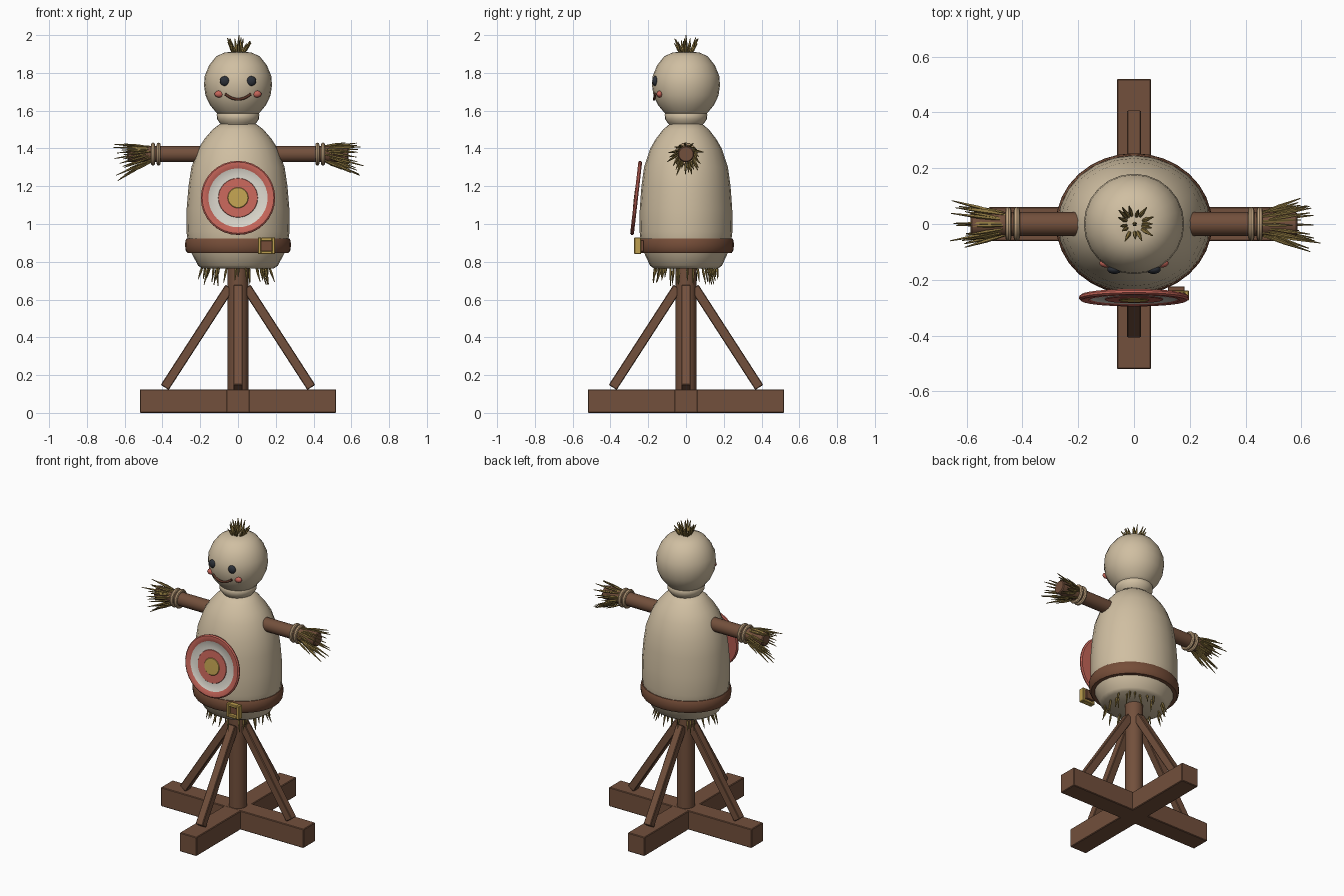
import bpy, bmesh, math, random
from mathutils import Vector, Matrix

if "Cube" in bpy.data.objects:
    bpy.data.objects.remove(bpy.data.objects["Cube"])

random.seed(4)


def mat(name, col):
    m = bpy.data.materials.new(name)
    m.diffuse_color = (*col, 1)
    m.use_nodes = True
    m.node_tree.nodes["Principled BSDF"].inputs["Base Color"].default_value = m.diffuse_color
    return m


CANVAS = mat("canvas", (0.63, 0.52, 0.36))
WOOD = mat("wood", (0.17, 0.08, 0.045))
LEATHER = mat("leather", (0.18, 0.075, 0.04))
STRAW = mat("straw", (0.26, 0.18, 0.05))
ROPE = mat("rope", (0.55, 0.38, 0.22))
RED = mat("red_paint", (0.56, 0.13, 0.10))
WHITE = mat("white_paint", (0.68, 0.65, 0.58))
GOLD = mat("brass", (0.52, 0.35, 0.08))
DARK = mat("dark_button", (0.025, 0.03, 0.04))
MOUTH = mat("mouth_brown", (0.10, 0.035, 0.02))


def finish(bm, name, mats, smooth=True, matrix=None):
    bmesh.ops.remove_doubles(bm, verts=bm.verts, dist=1e-5)
    bmesh.ops.recalc_face_normals(bm, faces=bm.faces)
    me = bpy.data.meshes.new(name)
    if matrix:
        bm.transform(matrix)
    bm.to_mesh(me)
    bm.free()
    ob = bpy.data.objects.new(name, me)
    bpy.context.collection.objects.link(ob)
    for m in mats:
        me.materials.append(m)
    if smooth:
        bpy.ops.object.select_all(action='DESELECT')
        ob.select_set(True)
        bpy.context.view_layer.objects.active = ob
        bpy.ops.object.shade_smooth_by_angle(angle=math.radians(40))
    return ob


def lathe(name, prof, mats, seg=24, sy=1.0, idx=None, matrix=None, closed=False):
    """Revolve (radius, z) points about z; idx gives a material per band."""
    bm = bmesh.new()
    rings = []
    for r, z in prof:
        rings.append([bm.verts.new((r * math.cos(a), r * sy * math.sin(a), z))
                      for a in (2 * math.pi * i / seg for i in range(seg))])
    n = len(prof)
    for k in range(n if closed else n - 1):
        a, b = rings[k], rings[(k + 1) % n]
        for i in range(seg):
            j = (i + 1) % seg
            f = bm.faces.new((a[i], a[j], b[j], b[i]))
            f.material_index = idx[k] if idx else 0
    return finish(bm, name, mats, True, matrix)


def along(p, d):
    """Matrix placing local z along direction d at point p."""
    return Matrix.Translation(p) @ Vector(d).to_track_quat('Z', 'Y').to_matrix().to_4x4()


def box(name, centre, size, m, matrix=None, bevel=0.004):
    bm = bmesh.new()
    bmesh.ops.create_cube(bm, size=1, matrix=Matrix.Translation(centre) @ Matrix.Diagonal((*size, 1)))
    bmesh.ops.bevel(bm, geom=bm.edges[:], offset=bevel, segments=1, affect='EDGES')
    return finish(bm, name, [m], False, matrix)


def ball(name, centre, size, m):
    bm = bmesh.new()
    bmesh.ops.create_uvsphere(bm, u_segments=16, v_segments=10, radius=1,
                              matrix=Matrix.Translation(centre) @ Matrix.Diagonal((*size, 1)))
    return finish(bm, name, [m])


def straws(name, items):
    """Bundle of thin pointed stalks: (start, direction, length, radius)."""
    bm = bmesh.new()
    for p, d, length, r in items:
        M = along(p, d)
        rings = []
        for rr, t in ((0.6 * r, 0), (r, 0.45), (0.25 * r, 1)):
            rings.append([bm.verts.new(M @ Vector((rr * math.cos(a), rr * math.sin(a), t * length)))
                          for a in (math.tau * i / 5 for i in range(5))])
        for a, b in zip(rings, rings[1:]):
            for i in range(5):
                bm.faces.new((a[i], a[(i + 1) % 5], b[(i + 1) % 5], b[i]))
        bm.faces.new(rings[0][::-1])
        bm.faces.new(rings[-1])
    return finish(bm, name, [STRAW], False)


# Crossed base beams, post and braces
box("base_beam_x", (0, 0, 0.0625), (1.04, 0.122, 0.125), WOOD)
box("base_beam_y", (0, 0, 0.0622), (0.122, 1.04, 0.1244), WOOD)
lathe("post", [(0, 0.1), (0.055, 0.1), (0.055, 0.85), (0, 0.85)], [WOOD], 16)
lo, hi = Vector((0.388, 0, 0.135)), Vector((0.045, 0, 0.665))
for k in range(4):
    turn = Matrix.Rotation(k * math.pi / 2, 4, 'Z')
    size = (0.05, 0.05, (hi - lo).length)
    box(f"brace_{k + 1}", (0, 0, 0), size, WOOD, turn @ along((lo + hi) / 2, hi - lo))

# Stuffed body, neck and head
lathe("body", [(0, 0.765), (0.19, 0.765), (0.212, 0.78), (0.24, 0.835), (0.262, 0.88),
               (0.273, 0.96), (0.272, 1.08), (0.262, 1.2), (0.247, 1.3), (0.21, 1.4),
               (0.178, 1.45), (0.135, 1.5), (0.095, 1.53), (0, 1.54)], [CANVAS], 24, 0.9)
lathe("neck", [(0.08, 1.515), (0.097, 1.535), (0.111, 1.555), (0.113, 1.58), (0.1, 1.6)], [CANVAS])
lathe("head", [(0, 1.56), (0.1, 1.575), (0.122, 1.598), (0.15, 1.632), (0.172, 1.68), (0.18, 1.735),
               (0.176, 1.785), (0.153, 1.84), (0.115, 1.888), (0.07, 1.908), (0, 1.914)], [CANVAS])

# Belt and buckle
lathe("belt", [(0.24, 0.847), (0.268, 0.847), (0.277, 0.86), (0.28, 0.885), (0.279, 0.91),
               (0.272, 0.924), (0.25, 0.924)], [LEATHER], 32, 0.905, closed=True)
for n, c, s in (("left", (0.114, 0), (0.018, 0.088)), ("right", (0.188, 0), (0.018, 0.088)),
                ("top", (0.151, 0.035), (0.06, 0.018)), ("bottom", (0.151, -0.035), (0.06, 0.018))):
    box(f"buckle_{n}", (c[0], -0.256, 0.884 + c[1]), (s[0], 0.036, s[1]), GOLD, bevel=0.003)
box("buckle_backing", (0.151, -0.238, 0.884), (0.06, 0.03, 0.06), LEATHER, bevel=0.002)

# Round target plate, tilted, bands coloured by radius
lathe("target", [(0, -0.009), (0.19, -0.009), (0.197, -0.003), (0.197, 0.005), (0.19, 0.011), (0.163, 0.011),
                 (0.157, 0.006), (0.105, 0.006), (0.103, 0.009), (0.055, 0.009), (0.052, 0.012),
                 (0, 0.013)], [RED, WHITE, GOLD], 32, idx=[0, 0, 0, 0, 0, 0, 1, 0, 0, 2, 2],
      matrix=Matrix.Translation((0, -0.263, 1.138)) @ Matrix.Rotation(math.radians(83.5), 4, 'X'))

# Face
for s, side in ((-1, "left"), (1, "right")):
    ball(f"eye_{side}", (s * 0.07, -0.163, 1.757), (0.026, 0.016, 0.026), DARK)
    ball(f"cheek_{side}", (s * 0.1, -0.14, 1.688), (0.024, 0.016, 0.018), RED)
cu = bpy.data.curves.new("smile", 'CURVE')
cu.dimensions = '3D'
cu.bevel_depth = 0.007
cu.bevel_resolution = 2
cu.use_fill_caps = True
sp = cu.splines.new('POLY')
sp.points.add(12)
for i, p in enumerate(sp.points):
    t = i / 6 - 1
    x, z = 0.068 * t, 1.66 + 0.028 * t * t
    r = 0.165 + 0.22 * (z - 1.66) + 0.004
    p.co = (x, -math.sqrt(r * r - x * x), z, 1)
cu.materials.append(MOUTH)
smile = bpy.data.objects.new("smile", cu)
bpy.context.collection.objects.link(smile)

# Arm pole, rope wraps and straw hands
lathe("arm_pole", [(0, -0.585), (0.038, -0.585), (0.043, -0.58), (0.043, 0.58), (0.038, 0.585), (0, 0.585)],
      [WOOD], 16, matrix=along((0, 0, 1.37), (1, 0, 0)))
for s, side in ((-1, "left"), (1, "right")):
    for k, x in enumerate((0.42, 0.45)):
        ring = [(0.05 + 0.011 * math.cos(a), 0.011 * math.sin(a)) for a in (math.tau * i / 8 for i in range(8))]
        lathe(f"rope_{side}_{k + 1}", ring, [ROPE], 20, closed=True,
              matrix=along((s * x, 0, 1.37), (1, 0, 0)))
    items = []
    for i in range(26):
        a = math.tau * i / 26 + random.uniform(-0.1, 0.1)
        c, sn = math.cos(a), math.sin(a)
        sp_ = random.uniform(0.15, 0.42)
        d = (s, c * sp_, sn * sp_ - 0.22)
        start = (s * random.uniform(0.45, 0.49), 0.042 * c, 1.37 + 0.042 * sn)
        items.append((start, d, random.uniform(0.11, 0.19), 0.007))
    straws(f"hand_straw_{side}", items)

# Straw tuft on the head
items = [((0, 0, 1.89), (0.05, 0, 1), 0.11, 0.009)]
for i in range(15):
    a = i * 2.4
    t = random.uniform(0.2, 0.85)
    c, sn = math.cos(a), math.sin(a)
    items.append(((0.025 * c, 0.025 * sn, 1.895), (t * c, t * sn, 1), random.uniform(0.075, 0.1), 0.008))
straws("hair_straw", items)

# Straw hanging below the body
items = []
for i in range(30):
    a = math.tau * i / 30 + random.uniform(-0.12, 0.12)
    r = random.uniform(0.14, 0.185)
    c, sn = math.cos(a), math.sin(a)
    t = random.uniform(0, 0.35)
    items.append(((r * c, 0.9 * r * sn, 0.785), (t * c + random.uniform(-0.12, 0.12), t * sn, -1),
                  random.uniform(0.06, 0.115), 0.007))
straws("skirt_straw", items)
